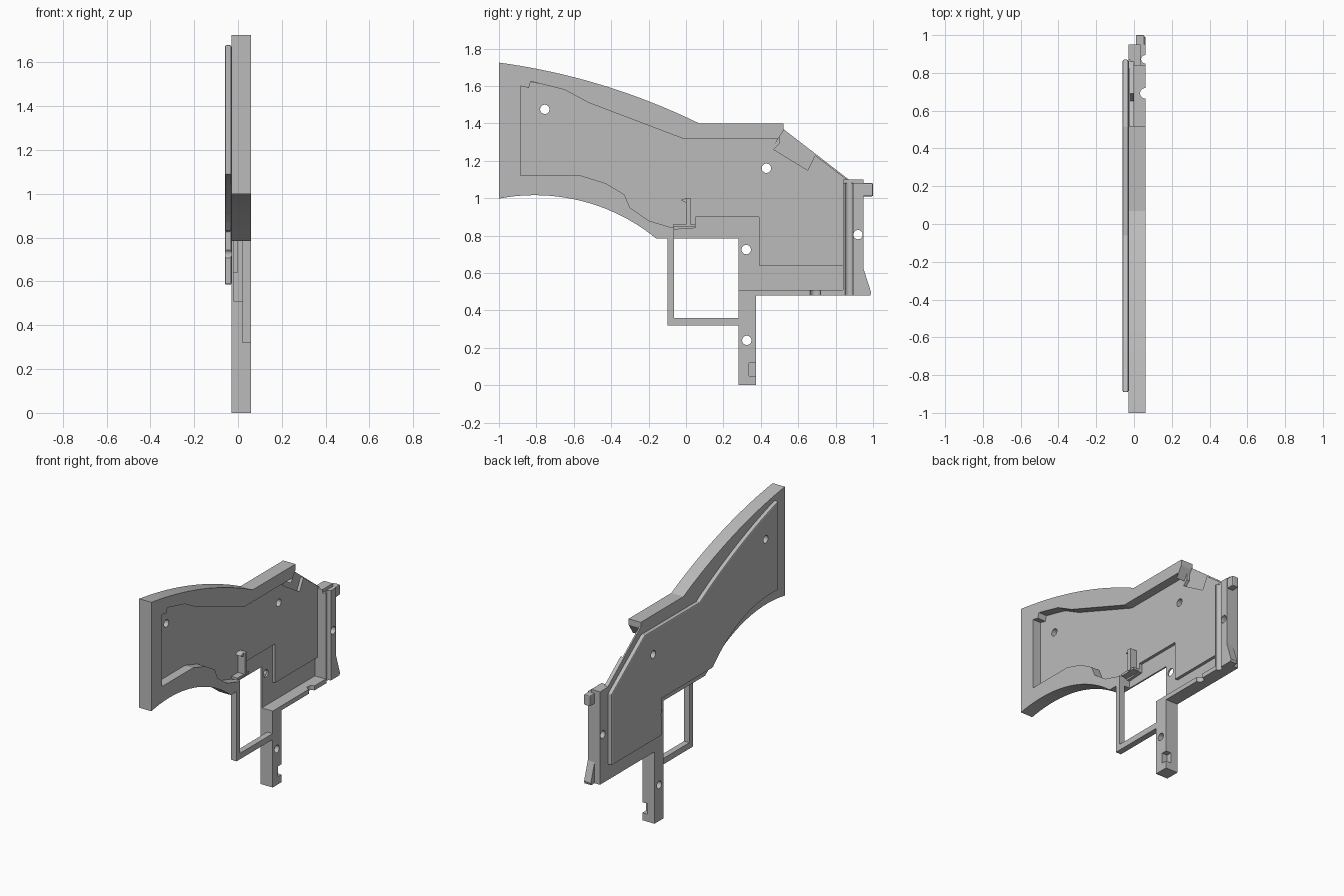
import bpy, bmesh, math
from mathutils import Vector, Matrix

cube = bpy.data.objects.get("Cube")
if cube:
    bpy.data.objects.remove(cube, do_unlink=True)

grey = bpy.data.materials.new("plain grey")
grey.use_nodes = True
grey.diffuse_color = (0.5, 0.5, 0.5, 1)
grey.node_tree.nodes["Principled BSDF"].inputs["Base Color"].default_value = (0.5, 0.5, 0.5, 1)


def arc(a, m, b, n=20):
    """Points on the circle through a, m and b, in the side plane (y, z)."""
    a, m, b = Vector(a), Vector(m), Vector(b)
    u, v = m - a, b - a
    d = 2 * (u.x * v.y - u.y * v.x)
    c = a + Vector((v.y * u.length_squared - u.y * v.length_squared,
                    u.x * v.length_squared - v.x * u.length_squared)) / d
    r = a - c
    turn = math.atan2(r.x * (b - c).y - r.y * (b - c).x, r.dot(b - c))
    return [tuple(c + Matrix.Rotation(turn * i / n, 2) @ r) for i in range(n + 1)]


def add_prism(bm, pts, x0, x1):
    face = bm.faces.new([bm.verts.new((x0, y, z)) for y, z in pts])
    out = bmesh.ops.extrude_face_region(bm, geom=[face])
    moved = [e for e in out["geom"] if isinstance(e, bmesh.types.BMVert)]
    bmesh.ops.translate(bm, verts=moved, vec=(x1 - x0, 0, 0))
    bmesh.ops.recalc_face_normals(bm, faces=bm.faces)


def make(name, bm):
    mesh = bpy.data.meshes.new(name)
    bm.to_mesh(mesh)
    bm.free()
    mesh.materials.append(grey)
    obj = bpy.data.objects.new(name, mesh)
    bpy.context.collection.objects.link(obj)
    return obj


def prism(name, pts, x0, x1):
    bm = bmesh.new()
    add_prism(bm, pts, x0, x1)
    obj = make(name, bm)
    parts.append(obj)
    return obj


def rect(y0, z0, y1, z1):
    return [(y0, z0), (y1, z0), (y1, z1), (y0, z1)]


def bevel(obj, width):
    mod = obj.modifiers.new("soft edges", "BEVEL")
    mod.width, mod.segments = width, 2


parts = []
BACK, LOW, FLOOR, OPEN = -0.03, -0.02, 0.0, 0.06
top = arc((-1, 1.725), (-0.45, 1.605), (0.07, 1.4))
belly = arc((-0.16, 0.785), (-0.55, 0.983), (-1, 0.998))

# Thin backing wall with the full side outline
prism("backing_wall", top + [(0.52, 1.4), (0.52, 1.37), (0.87, 1.1), (0.95, 1.1),
      (0.95, 0.48), (0.28, 0.48), (0.28, 0.785)] + belly, BACK, LOW)

# Raised rim around the front, top and belly
prism("rim", top + [(0.52, 1.4), (0.52, 1.36), (0.475, 1.29), (0.49, 1.32), (-0.02, 1.32),
      (-0.52, 1.51), (-0.65, 1.58), (-0.83, 1.625), (-0.84, 1.59), (-0.885, 1.6),
      (-0.885, 1.12), (-0.56, 1.12), (-0.43, 1.08), (-0.33, 1.02), (-0.3, 0.95),
      (-0.2, 0.88), (-0.1, 0.85), (-0.065, 0.84), (-0.065, 0.785)] + belly, LOW, OPEN)

# Thicker recessed floor, stepped at the lower rear and notched on the slope
prism("inner_floor", [(-0.95, 1.08), (-0.95, 1.65), (-0.5, 1.55), (0, 1.36), (0.5, 1.36),
      (0.5, 1.29), (0.47, 1.26), (0.65, 1.15), (0.69, 1.23), (0.86, 1.1), (0.86, 0.64),
      (0.39, 0.64), (0.39, 0.9), (0.05, 0.9), (0.05, 0.84), (-0.1, 0.83), (-0.25, 0.88),
      (-0.5, 1.04)], LOW, FLOOR)

# Raised plate on the outer face
plate_belly = arc((-0.2, 0.83), (-0.5, 1.03), (-0.89, 1.085), 14)
plate = prism("outer_plate", arc((-0.89, 1.68), (-0.5, 1.54), (-0.06, 1.32), 14)
              + [(0.52, 1.32), (0.87, 1.06), (0.87, 0.585), (0.34, 0.585), (0.34, 0.83)]
              + plate_belly, -0.06, BACK)
bevel(plate, 0.007)

# Lower ledge, grip post and guard frame
prism("lower_ledge", rect(0.28, 0.48, 0.85, 0.51), LOW, OPEN)
prism("grip_post", rect(0.28, 0, 0.375, 0.5), BACK, OPEN)
prism("guard_front_bar", rect(-0.1, 0.32, -0.065, 0.845), 0.02, OPEN)
prism("guard_bottom_bar", rect(-0.1, 0.32, 0.29, 0.36), 0.02, OPEN)

# Rear wall with its flared foot and top tab
prism("rear_wall", rect(0.84, 0.48, 0.95, 1.08), LOW, OPEN)
prism("rear_wall_cap", rect(0.84, 1.08, 0.95, 1.1), BACK, 0.035)
prism("rear_foot", [(0.94, 0.48), (0.985, 0.48), (0.99, 0.495), (0.95, 0.62), (0.94, 0.62)], 0.01, OPEN)
bevel(prism("rear_tab", rect(0.94, 1.01, 1.0, 1.08), 0.01, 0.055), 0.006)

# Small catch inside the recess
prism("catch_post", rect(0, 0.85, 0.025, 1.0), LOW, 0.05)
prism("catch_lip", [(-0.03, 0.99), (0, 0.975), (0, 1.0)], LOW, 0.04)
prism("catch_ledge", rect(-0.07, 0.845, 0.05, 0.86), LOW, 0.045)

# Cutter shapes: screw holes, vertical grooves and the grip notch
side = Matrix.Rotation(math.pi / 2, 4, "Y")
cutters = []
for y, z in [(-0.755, 1.475), (0.43, 1.16), (0.322, 0.725), (0.92, 0.805), (0.325, 0.24)]:
    cutters.append(((0, y, z), 0.025, 0.3, side))
cutters.append(((OPEN, 0.872, 0.8), 0.022, 0.9, Matrix()))
cutters.append(((OPEN, 0.692, 0.5), 0.028, 0.1, Matrix()))
bm = bmesh.new()
for place, radius, depth, turn in cutters:
    bmesh.ops.create_cone(bm, cap_ends=True, segments=24, radius1=radius, radius2=radius,
                          depth=depth, matrix=Matrix.Translation(place) @ turn)
add_prism(bm, rect(0.337, 0.05, 0.45, 0.12), 0.02, 0.1)
cutter = make("hole_cutter", bm)
cutter.hide_render = True

# Apply the cuts to every part, then drop the cutter
for obj in parts:
    mod = obj.modifiers.new("holes", "BOOLEAN")
    mod.operation, mod.solver, mod.object = "DIFFERENCE", "EXACT", cutter
graph = bpy.context.evaluated_depsgraph_get()
cut = [bpy.data.meshes.new_from_object(o.evaluated_get(graph)) for o in parts]
for obj, mesh in zip(parts, cut):
    obj.modifiers.clear()
    obj.data = mesh
bpy.data.objects.remove(cutter, do_unlink=True)
